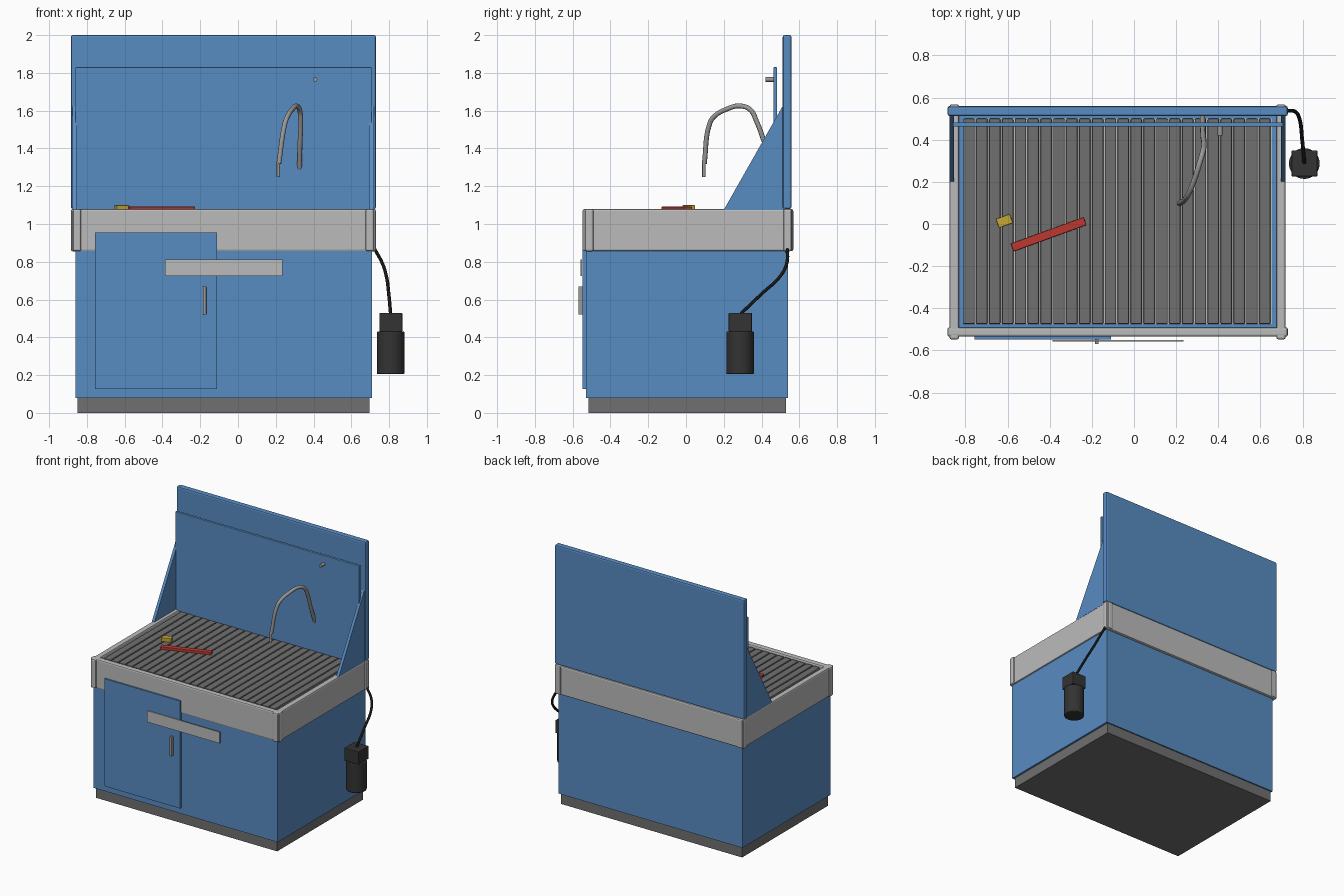
import bpy, bmesh, math
from mathutils import Matrix, Vector

old = bpy.data.objects.get("Cube")
if old:
    bpy.data.objects.remove(old)


def material(name, r, g, b):
    m = bpy.data.materials.new(name)
    m.use_nodes = True
    m.diffuse_color = (r, g, b, 1)
    bsdf = next(n for n in m.node_tree.nodes if n.type == 'BSDF_PRINCIPLED')
    bsdf.inputs["Base Color"].default_value = (r, g, b, 1)
    return m


BLUE = material("cabinet blue", 0.098, 0.262, 0.54)
PALE = material("pale grey", 0.5, 0.5, 0.5)
DARK = material("dark grey", 0.16, 0.16, 0.16)
STEEL = material("steel grey", 0.33, 0.32, 0.31)
BLACK = material("pump black", 0.033, 0.033, 0.033)
CABLE = material("cable black", 0.008, 0.008, 0.008)
RED = material("tool red", 0.5, 0.04, 0.03)
YELLOW = material("block yellow", 0.55, 0.38, 0.035)


def add_object(name, bm, mat):
    bmesh.ops.recalc_face_normals(bm, faces=bm.faces)
    mesh = bpy.data.meshes.new(name)
    bm.to_mesh(mesh)
    bm.free()
    mesh.materials.append(mat)
    ob = bpy.data.objects.new(name, mesh)
    bpy.context.collection.objects.link(ob)
    return ob


def smooth(ob):
    bpy.ops.object.select_all(action='DESELECT')
    bpy.context.view_layer.objects.active = ob
    ob.select_set(True)
    bpy.ops.object.shade_smooth_by_angle(angle=math.radians(40))


def bevel(ob, width, segments=2):
    mod = ob.modifiers.new("bevel", 'BEVEL')
    mod.width = width
    mod.segments = segments


def box(name, x, y, z, mat, round_by=0, turn=0):
    """Box from (low, high) ranges, turned about its own vertical axis."""
    bm = bmesh.new()
    bmesh.ops.create_cube(bm, size=1)
    bmesh.ops.scale(bm, vec=[b - a for a, b in (x, y, z)], verts=bm.verts)
    ob = add_object(name, bm, mat)
    ob.location = [(a + b) / 2 for a, b in (x, y, z)]
    ob.rotation_euler.z = math.radians(turn)
    if round_by:
        bevel(ob, round_by)
    return ob


def cylinder(name, centre, radius, length, mat, tilt=0):
    bm = bmesh.new()
    bmesh.ops.create_cone(bm, cap_ends=True, segments=32, radius1=radius,
                          radius2=radius, depth=length)
    ob = add_object(name, bm, mat)
    ob.location = centre
    ob.rotation_euler.x = math.radians(tilt)
    smooth(ob)
    return ob


def tube(name, points, radius, mat):
    curve = bpy.data.curves.new(name, 'CURVE')
    curve.dimensions = '3D'
    curve.bevel_depth = radius
    curve.bevel_resolution = 3
    curve.resolution_u = 6
    curve.use_fill_caps = True
    spline = curve.splines.new('BEZIER')
    spline.bezier_points.add(len(points) - 1)
    for bp, p in zip(spline.bezier_points, points):
        bp.co = p
        bp.handle_left_type = bp.handle_right_type = 'AUTO'
    curve.materials.append(mat)
    ob = bpy.data.objects.new(name, curve)
    bpy.context.collection.objects.link(ob)
    return ob


# Cabinet, plinth and the tray below the grate
box("plinth", (-0.85, 0.695), (-0.515, 0.53), (0, 0.08), DARK)
box("cabinet", (-0.86, 0.71), (-0.53, 0.54), (0.08, 1.05), BLUE)
box("tray", (-0.81, 0.655), (-0.475, 0.5), (1.04, 1.055), PALE)

# Rim: front and back rails crossed by two side rails
RIM = (0.855, 1.08)
for name, y in (("front_rail", (-0.535, -0.49)), ("back_rail", (0.515, 0.56))):
    box(name, (-0.885, 0.73), y, RIM, PALE, 0.01)
for name, x in (("right_rail", (-0.875, -0.83)), ("left_rail", (0.675, 0.72))):
    box(name, x, (-0.548, 0.568), (RIM[0] + 0.001, RIM[1] - 0.001), PALE, 0.01)

# Grate of repeated slats
count = 24
pitch = 1.465 / count
slat = box("grate_slats", (-0.81, -0.81 + pitch - 0.007), (-0.475, 0.5),
           (1.05, 1.072), DARK, 0.006)
array = slat.modifiers.new("repeat", 'ARRAY')
array.count = count
array.use_relative_offset = False
array.use_constant_offset = True
array.constant_offset_displace = (pitch, 0, 0)

# Back panel, splash panel and triangular side gussets
box("back_panel", (-0.885, 0.73), (0.512, 0.558), (1.08, 2.0), BLUE, 0.01)
box("splash_panel", (-0.86, 0.708), (0.462, 0.482), (1.07, 1.83), BLUE, 0.003)
for name, x in (("right_gusset", -0.876), ("left_gusset", 0.697)):
    bm = bmesh.new()
    face = bm.faces.new([bm.verts.new((x, y, z)) for y, z in
                         ((0.2, 1.075), (0.515, 1.075), (0.515, 1.63))])
    new = bmesh.ops.extrude_face_region(bm, geom=[face])["geom"]
    bmesh.ops.translate(bm, vec=(0.022, 0, 0),
                        verts=[v for v in new if isinstance(v, bmesh.types.BMVert)])
    add_object(name, bm, BLUE)

# Door, name plate and handle
box("door", (-0.757, -0.11), (-0.547, -0.53), (0.127, 0.955), BLUE)
box("front_plate", (-0.387, 0.235), (-0.558, -0.551), (0.725, 0.812), PALE)
box("door_handle", (-0.185, -0.168), (-0.57, -0.546), (0.52, 0.67), STEEL, 0.003)

# Bent spout with a narrow nozzle, and a peg on the splash panel
tube("spout", [(0.216, 0.097, 1.32), (0.248, 0.125, 1.53), (0.26, 0.145, 1.565),
               (0.29, 0.22, 1.61), (0.31, 0.285, 1.625), (0.326, 0.34, 1.605),
               (0.332, 0.375, 1.54), (0.328, 0.42, 1.42), (0.325, 0.512, 1.2)],
     0.013, STEEL)
cylinder("nozzle", (0.214, 0.095, 1.29), 0.009, 0.08, STEEL)
cylinder("peg", (0.408, 0.442, 1.765), 0.012, 0.044, STEEL, tilt=90)

# Loose items on the grate
box("red_tool", (-0.589, -0.221), (-0.069, -0.029), (1.07, 1.092), RED, 0.004, turn=20)
box("yellow_block", (-0.65, -0.58), (-0.008, 0.037), (1.07, 1.1), YELLOW, 0.003, turn=20)

# Hanging pump with its cable
pump = cylinder("pump_body", (0.808, 0.287, 0.318), 0.073, 0.226, BLACK)
bevel(pump, 0.006)
box("pump_head", (0.748, 0.87), (0.226, 0.349), (0.43, 0.53), BLACK, 0.004)
tube("pump_cable", [(0.722, 0.537, 0.87), (0.765, 0.533, 0.79), (0.785, 0.5, 0.725),
                    (0.798, 0.4, 0.63), (0.808, 0.29, 0.525)], 0.009, CABLE)
